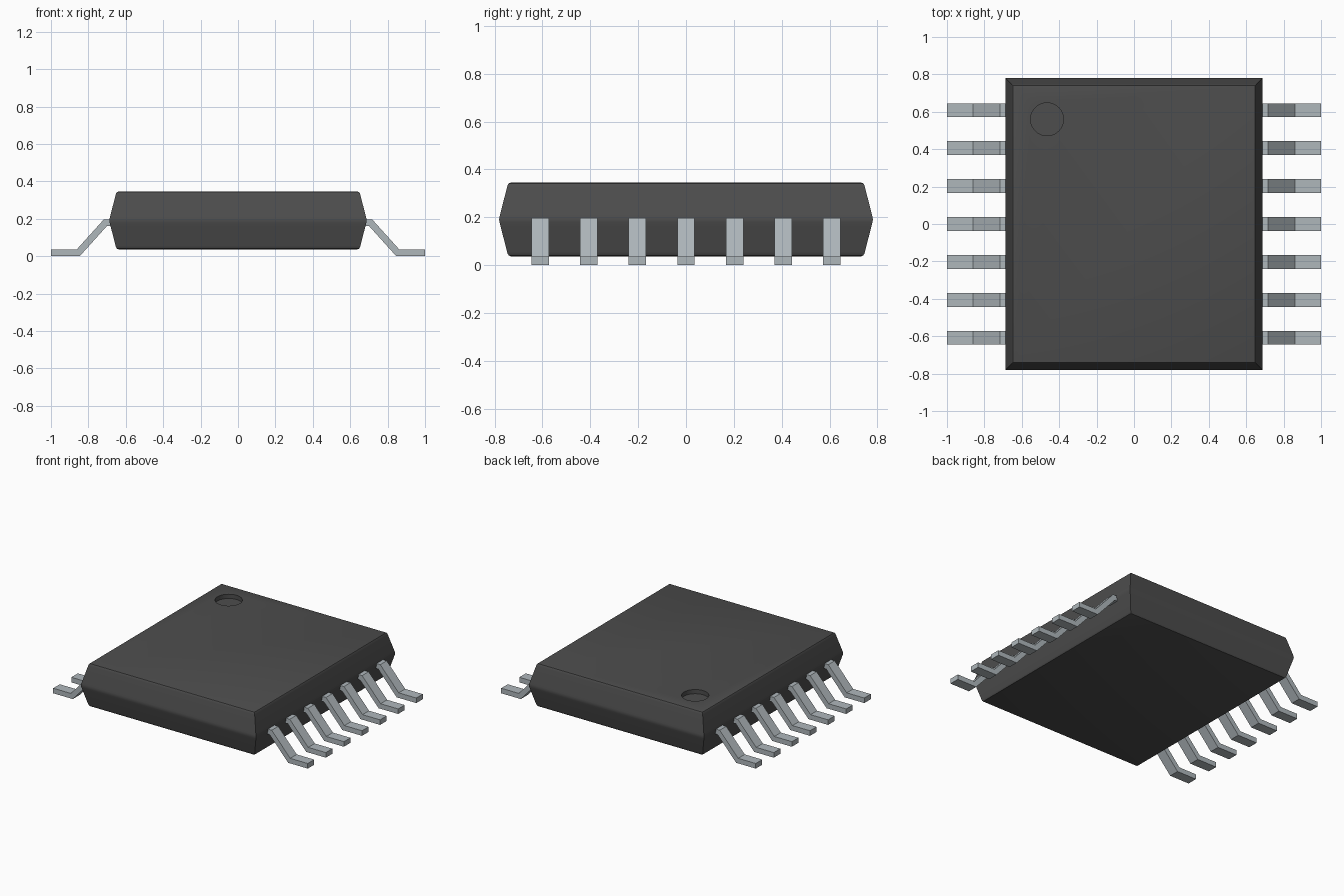
import bpy, bmesh, math

cube = bpy.data.objects.get("Cube")
if cube:
    bpy.data.objects.remove(cube, do_unlink=True)


def material(name, rgb, metallic=0.0):
    m = bpy.data.materials.new(name)
    m.use_nodes = True
    m.diffuse_color = (*rgb, 1)
    m.node_tree.nodes["Principled BSDF"].inputs["Base Color"].default_value = (*rgb, 1)
    return m


black = material("black plastic", (0.074, 0.074, 0.074))
silver = material("silver metal", (0.43, 0.475, 0.5))


def make_object(name, bm, mat):
    bmesh.ops.recalc_face_normals(bm, faces=bm.faces)
    mesh = bpy.data.meshes.new(name)
    bm.to_mesh(mesh)
    bm.free()
    mesh.materials.append(mat)
    ob = bpy.data.objects.new(name, mesh)
    bpy.context.scene.collection.objects.link(ob)
    return ob


def activate(ob):
    bpy.ops.object.select_all(action='DESELECT')
    ob.select_set(True)
    bpy.context.view_layer.objects.active = ob


# Body: rectangular rings stacked from bottom to top (inset, height)
HALF_X, HALF_Y = 0.688, 0.781
half_profile = [(0.002, 0.012), (0.006, 0.028), (0.0335, 0.135),
                (0.036, 0.144), (0.041, 0.151), (0.049, 0.154)]
MID = 0.191
profile = [(i, MID - h) for i, h in reversed(half_profile)] + [(0, MID)]
profile += [(i, MID + h) for i, h in half_profile]

bm = bmesh.new()
rings = []
for inset, z in profile:
    x, y = HALF_X - inset, HALF_Y - inset
    rings.append([bm.verts.new((sx * x, sy * y, z))
                  for sx, sy in ((-1, -1), (1, -1), (1, 1), (-1, 1))])
for a, b in zip(rings, rings[1:]):
    for i in range(4):
        j = (i + 1) % 4
        bm.faces.new((a[i], a[j], b[j], b[i]))
bm.faces.new(rings[0][::-1])
bm.faces.new(rings[-1])
body = make_object("body", bm, black)

# Round orientation dimple sunk into the top
bpy.ops.mesh.primitive_cylinder_add(vertices=48, radius=0.088, depth=0.2,
                                    location=(-0.465, 0.56, 0.315 + 0.1))
cutter = bpy.context.object
cutter.name = "dimple_cutter"
cutter.hide_render = True
cutter.data.materials.append(black)
cut = body.modifiers.new("dimple", 'BOOLEAN')
cut.operation = 'DIFFERENCE'
cut.solver = 'EXACT'
cut.object = cutter
activate(body)
bpy.ops.object.modifier_apply(modifier=cut.name)
bpy.data.objects.remove(cutter, do_unlink=True)
activate(body)
bpy.ops.object.shade_smooth_by_angle(angle=math.radians(30))

# Bent leads: side profile (x, z) extruded along y, seven per side
LEAD = [(0.64, 0.197), (0.717, 0.197), (0.862, 0.036), (1.0, 0.036),
        (1.0, 0.0), (0.846, 0.0), (0.701, 0.161), (0.64, 0.161)]
WIDTH, PITCH = 0.073, 0.203


def add_lead(name, side, y):
    bm = bmesh.new()
    near = [bm.verts.new((side * x, y - WIDTH / 2, z)) for x, z in LEAD]
    far = [bm.verts.new((side * x, y + WIDTH / 2, z)) for x, z in LEAD]
    n = len(LEAD)
    for i in range(n):
        j = (i + 1) % n
        bm.faces.new((near[i], near[j], far[j], far[i]))
    # End caps as three quads: shoulder, slope and foot
    for row in (near, far):
        for k in range(3):
            bm.faces.new((row[k], row[k + 1], row[6 - k], row[7 - k]))
    make_object(name, bm, silver)


for side, label in ((1, "left"), (-1, "right")):
    for k in range(7):
        add_lead(f"{label}_lead_{k + 1}", side, (k - 3) * PITCH)
